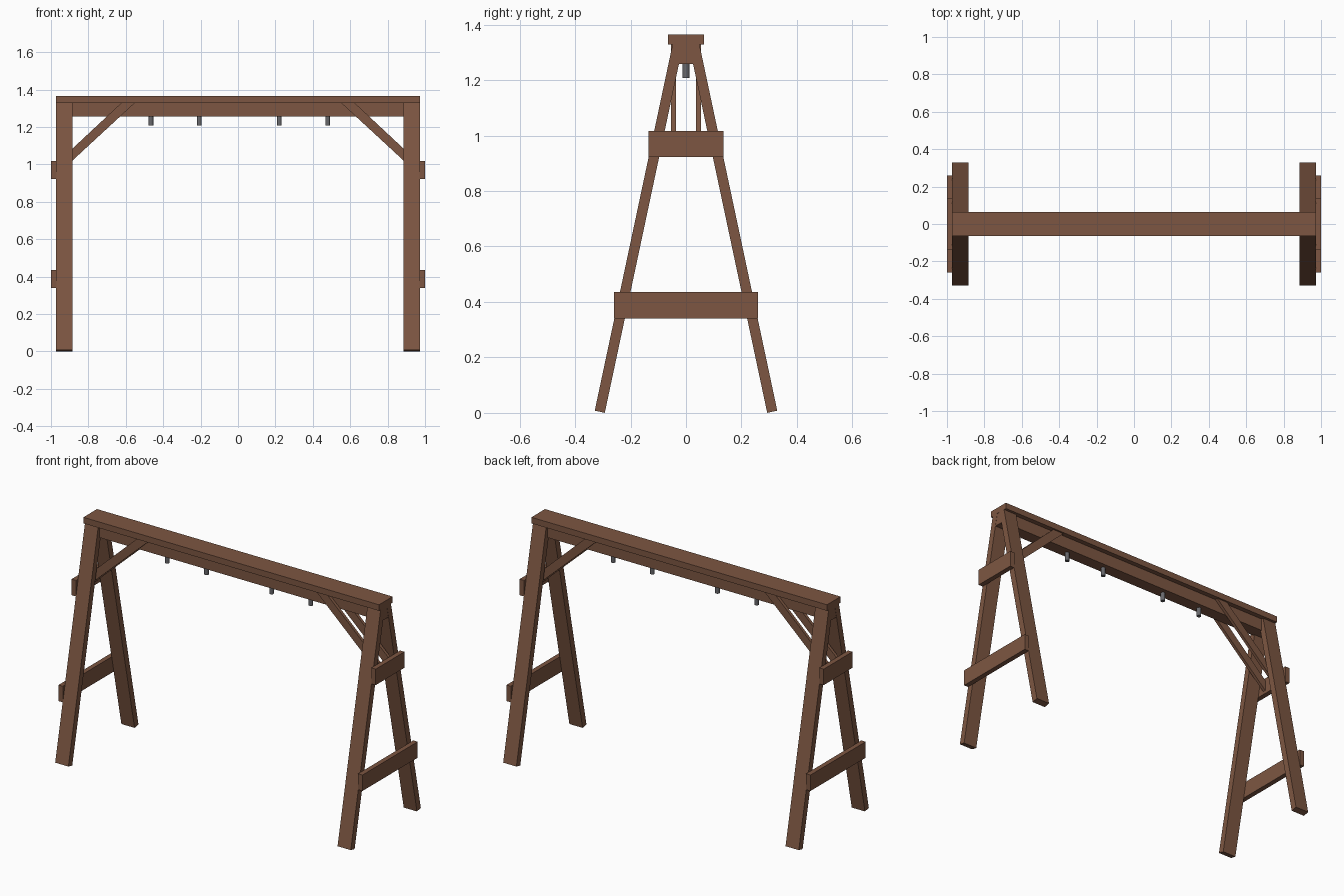
import bpy, bmesh, math
from mathutils import Vector

if "Cube" in bpy.data.objects:
    bpy.data.objects.remove(bpy.data.objects["Cube"])


def material(name, rgb):
    m = bpy.data.materials.new(name)
    m.diffuse_color = (*rgb, 1)
    m.use_nodes = True
    m.node_tree.nodes["Principled BSDF"].inputs["Base Color"].default_value = m.diffuse_color
    return m


WOOD = material("brown_wood", (0.205, 0.094, 0.054))
STEEL = material("grey_steel", (0.14, 0.14, 0.15))


def prism(name, profile, offset, mat):
    """Extrude a flat polygon (3D points) along an offset vector."""
    bm = bmesh.new()
    face = bm.faces.new([bm.verts.new(p) for p in profile])
    ext = bmesh.ops.extrude_face_region(bm, geom=[face])
    moved = [g for g in ext["geom"] if isinstance(g, bmesh.types.BMVert)]
    bmesh.ops.translate(bm, verts=moved, vec=Vector(offset))
    bmesh.ops.recalc_face_normals(bm, faces=bm.faces)
    me = bpy.data.meshes.new(name)
    bm.to_mesh(me)
    bm.free()
    me.materials.append(mat)
    ob = bpy.data.objects.new(name, me)
    bpy.context.collection.objects.link(ob)
    return ob


def box(name, x0, x1, y0, y1, z0, z1):
    return prism(name, [(x0, y0, z0), (x1, y0, z0), (x1, y1, z0), (x0, y1, z0)],
                 (0, 0, z1 - z0), WOOD)


# Top beam: narrow rail with a wider cap board
box("beam_rail", -0.971, 0.971, -0.036, 0.036, 1.257, 1.33)
box("beam_cap", -0.972, 0.972, -0.064, 0.064, 1.329, 1.365)

# Leg direction, leaning 12 degrees inwards
a = math.radians(12)
LEAN = Vector((math.sin(a), math.cos(a)))
outer = Vector((-0.329, 0.008))
inner = outer + 0.037 * Vector((math.cos(a), -math.sin(a)))
leg_profile = [outer, inner, inner + LEAN * 1.359, outer + LEAN * 1.359]

for sx, side in ((-1, "left"), (1, "right")):
    for sy, face in ((1, "front"), (-1, "back")):
        # Splayed legs
        prism(f"{face}_{side}_leg",
              [(sx * 0.885, sy * p.x, p.y) for p in leg_profile],
              (sx * 0.087, 0, 0), WOOD)
        # Diagonal braces from cross board to beam
        prism(f"{face}_{side}_brace",
              [(sx * x, -sy * 0.054, z) for x, z in
               ((0.972, 0.94), (0.55, 1.33), (0.622, 1.33), (0.972, 1.003))],
              (0, sy * 0.018, 0), WOOD)
    # Cross boards on the outside of each leg pair
    x0, x1 = sorted((sx * 0.971, sx * 1.0))
    box(f"{side}_upper_cross_board", x0, x1, -0.135, 0.135, 0.922, 1.017)
    box(f"{side}_lower_cross_board", x0, x1, -0.259, 0.259, 0.34, 0.435)

# Hanger pegs under the beam
for i, x in enumerate((-0.465, -0.207, 0.221, 0.479)):
    ring = [(x + 0.0125 * math.cos(t), 0.0125 * math.sin(t), 1.207)
            for t in (k * math.tau / 12 for k in range(12))]
    prism(f"hanger_peg_{i + 1}", ring, (0, 0, 0.06), STEEL)
